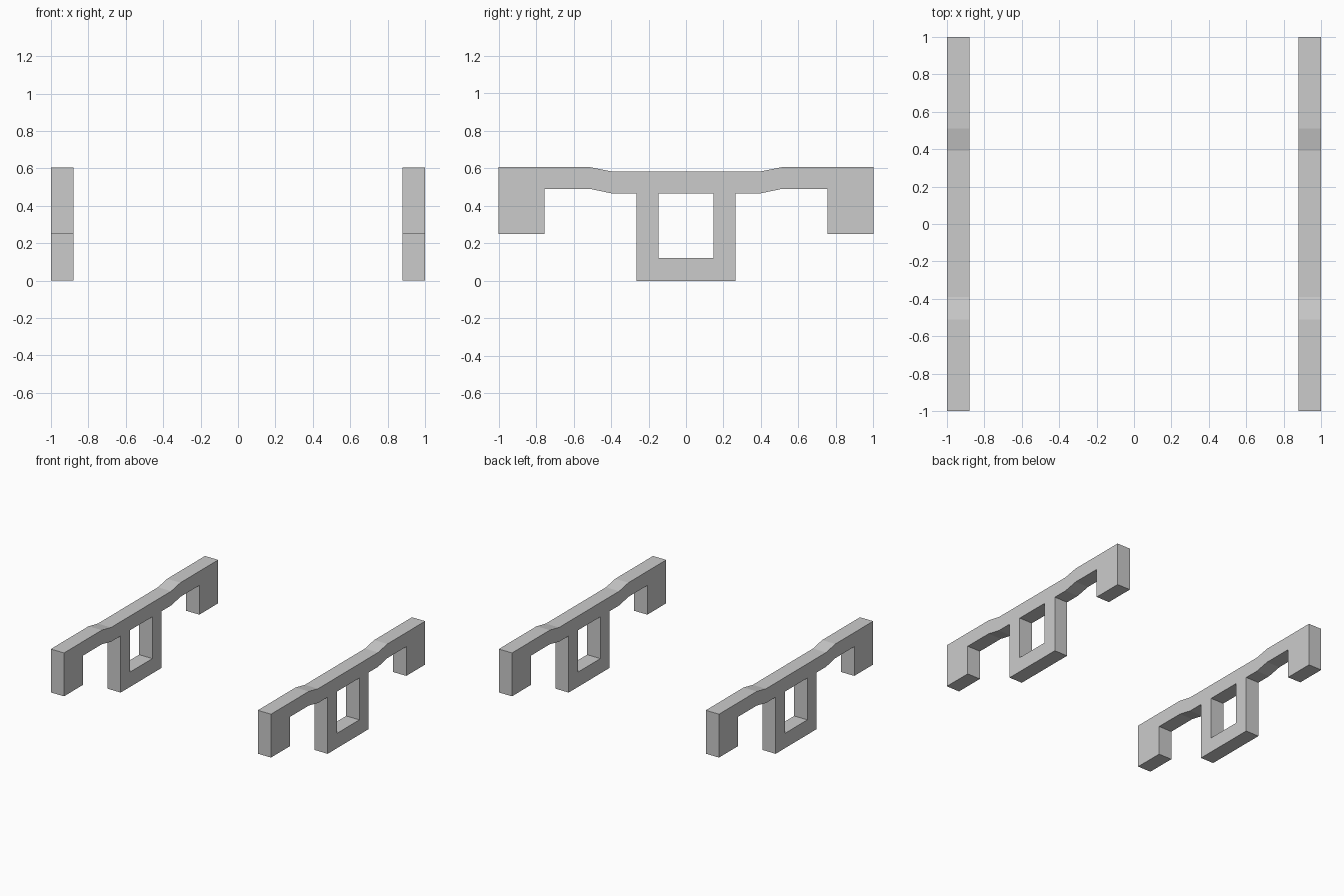
import bpy, bmesh

if "Cube" in bpy.data.objects:
    bpy.data.objects.remove(bpy.data.objects["Cube"])

X_IN, X_OUT = 0.88, 1.0

# Half outline of the rail in (y, z): dipped bar, end foot and half of the central loop
outline = [
    (0, 0.582), (0.39, 0.582), (0.51, 0.606), (1, 0.606),
    (1, 0.25), (0.755, 0.25), (0.755, 0.49), (0.51, 0.49), (0.39, 0.465),
    (0.265, 0.465), (0.265, 0), (0, 0),
    (0, 0.122), (0.146, 0.122), (0.146, 0.465), (0, 0.465),
]

# Extrude the outline across the rail thickness
bm = bmesh.new()
face = bm.faces.new([bm.verts.new((X_IN, y, z)) for y, z in outline])
ext = bmesh.ops.extrude_face_region(bm, geom=[face], use_keep_orig=True)
moved = [g for g in ext["geom"] if isinstance(g, bmesh.types.BMVert)]
bmesh.ops.translate(bm, verts=moved, vec=(X_OUT - X_IN, 0, 0))

# Open the ends on the centre plane so the mirrored halves join cleanly
seam = [f for f in bm.faces if all(abs(v.co.y) < 1e-5 for v in f.verts)]
bmesh.ops.delete(bm, geom=seam, context='FACES_ONLY')
loose = [e for e in bm.edges if not e.link_faces]
bmesh.ops.delete(bm, geom=loose, context='EDGES')
bmesh.ops.recalc_face_normals(bm, faces=bm.faces)

# The open half is not closed: make sure the outer side faces +x
outer = max(bm.faces, key=lambda f: f.calc_center_median().x)
if outer.normal.x < 0:
    bmesh.ops.reverse_faces(bm, faces=bm.faces)

mesh = bpy.data.meshes.new("side_rails")
bm.to_mesh(mesh)
bm.free()
rails = bpy.data.objects.new("side_rails", mesh)
bpy.context.collection.objects.link(rails)

# Mirror front to back and left to right
mirror = rails.modifiers.new("mirror", 'MIRROR')
mirror.use_axis = (True, True, False)
mirror.merge_threshold = 0.001
